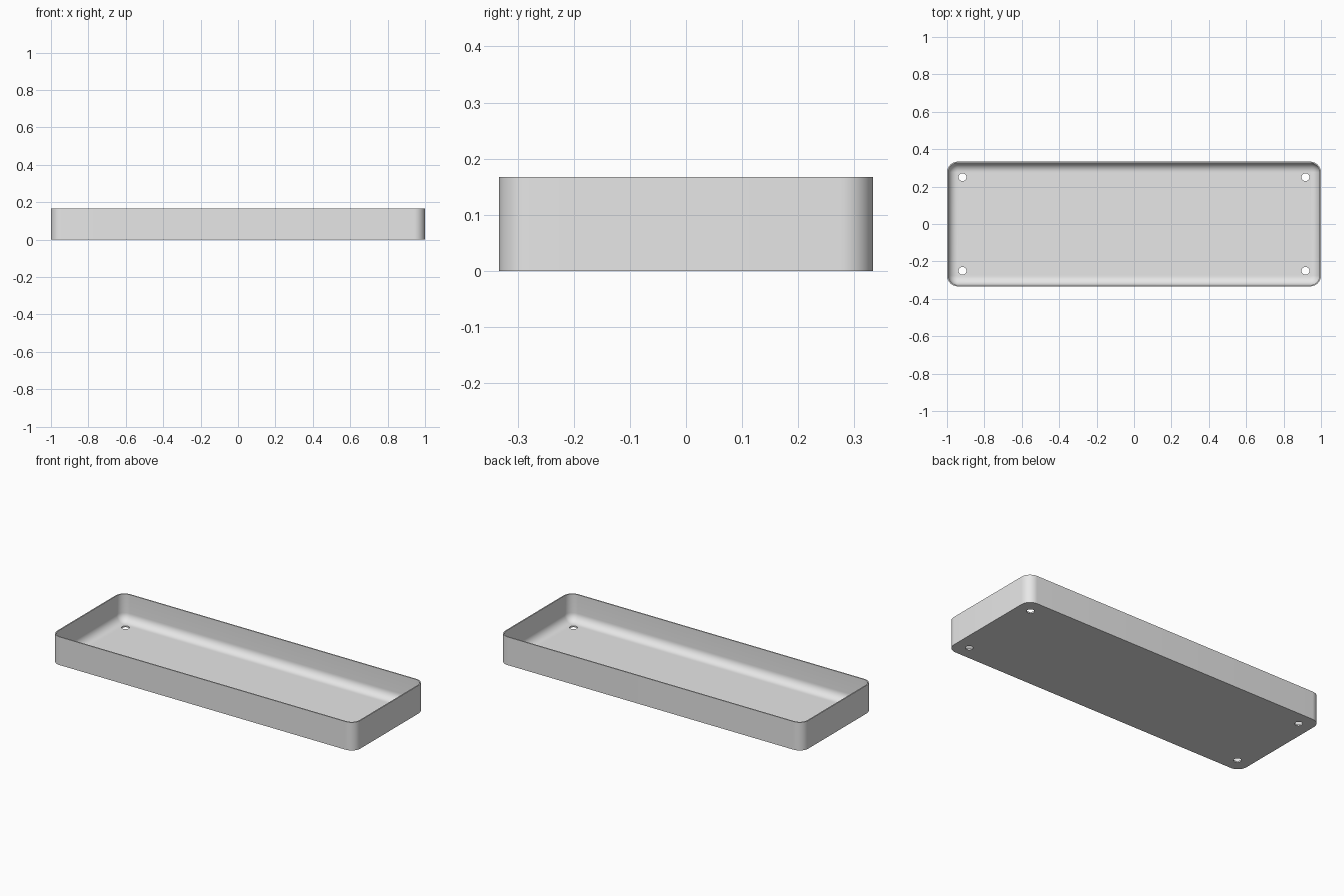
import bpy, bmesh, math

# Remove the default cube only
if "Cube" in bpy.data.objects:
    bpy.data.objects.remove(bpy.data.objects["Cube"], do_unlink=True)

HALF_X, HALF_Y, HEIGHT = 1.0, 0.3333, 0.1675
CORNER, WALL, FLOOR, FILLET = 0.058, 0.007, 0.0083, 0.048
HOLE_X, HOLE_Y, HOLE_R = 0.917, 0.25, 0.021
CORNER_STEPS, FILLET_STEPS = 12, 10

# Single flat grey
grey = bpy.data.materials.new("light grey")
grey.use_nodes = True
colour = (0.8, 0.8, 0.8, 1)
grey.diffuse_color = colour
grey.node_tree.nodes["Principled BSDF"].inputs["Base Color"].default_value = colour


def rounded_ring(bm, inset, z):
    """Rounded rectangle of vertices, moved inward by inset."""
    r = CORNER - inset
    ring = []
    for quarter, (sx, sy) in enumerate([(1, 1), (-1, 1), (-1, -1), (1, -1)]):
        for i in range(CORNER_STEPS + 1):
            a = math.pi / 2 * (quarter + i / CORNER_STEPS)
            ring.append(bm.verts.new((sx * (HALF_X - CORNER) + r * math.cos(a),
                                      sy * (HALF_Y - CORNER) + r * math.sin(a), z)))
    return ring


# Tray shell: outer wall, rim, inner wall and rounded inner floor edge
profile = [(0, 0), (0, HEIGHT), (WALL, HEIGHT)]
for i in range(FILLET_STEPS + 1):
    a = math.pi / 2 * i / FILLET_STEPS
    profile.append((WALL + FILLET * (1 - math.cos(a)),
                    FLOOR + FILLET * (1 - math.sin(a))))

bm = bmesh.new()
rings = [rounded_ring(bm, inset, z) for inset, z in profile]
for low, high in zip(rings, rings[1:]):
    for i in range(len(low)):
        j = (i + 1) % len(low)
        bm.faces.new((low[i], low[j], high[j], high[i]))
bm.faces.new(reversed(rings[0]))
bm.faces.new(rings[-1])
bmesh.ops.recalc_face_normals(bm, faces=bm.faces)
mesh = bpy.data.meshes.new("tray")
bm.to_mesh(mesh)
bm.free()
mesh.materials.append(grey)
tray = bpy.data.objects.new("tray", mesh)
bpy.context.collection.objects.link(tray)

# Cutter for the four corner drain holes
bm = bmesh.new()
for sx in (-1, 1):
    for sy in (-1, 1):
        made = bmesh.ops.create_cone(bm, cap_ends=True, segments=32, radius1=HOLE_R,
                                     radius2=HOLE_R, depth=0.06)
        bmesh.ops.translate(bm, verts=made["verts"], vec=(sx * HOLE_X, sy * HOLE_Y, 0))
cut_mesh = bpy.data.meshes.new("hole_cutter")
bm.to_mesh(cut_mesh)
bm.free()
cut_mesh.materials.append(grey)
cutter = bpy.data.objects.new("hole_cutter", cut_mesh)
cutter.hide_render = True
bpy.context.collection.objects.link(cutter)

# Cut the holes, then discard the cutter
holes = tray.modifiers.new("holes", "BOOLEAN")
holes.operation = "DIFFERENCE"
holes.solver = "EXACT"
holes.object = cutter
bpy.ops.object.select_all(action="DESELECT")
tray.select_set(True)
bpy.context.view_layer.objects.active = tray
bpy.ops.object.modifier_apply(modifier=holes.name)
bpy.data.objects.remove(cutter, do_unlink=True)
bpy.ops.object.shade_smooth_by_angle(angle=math.radians(30))
